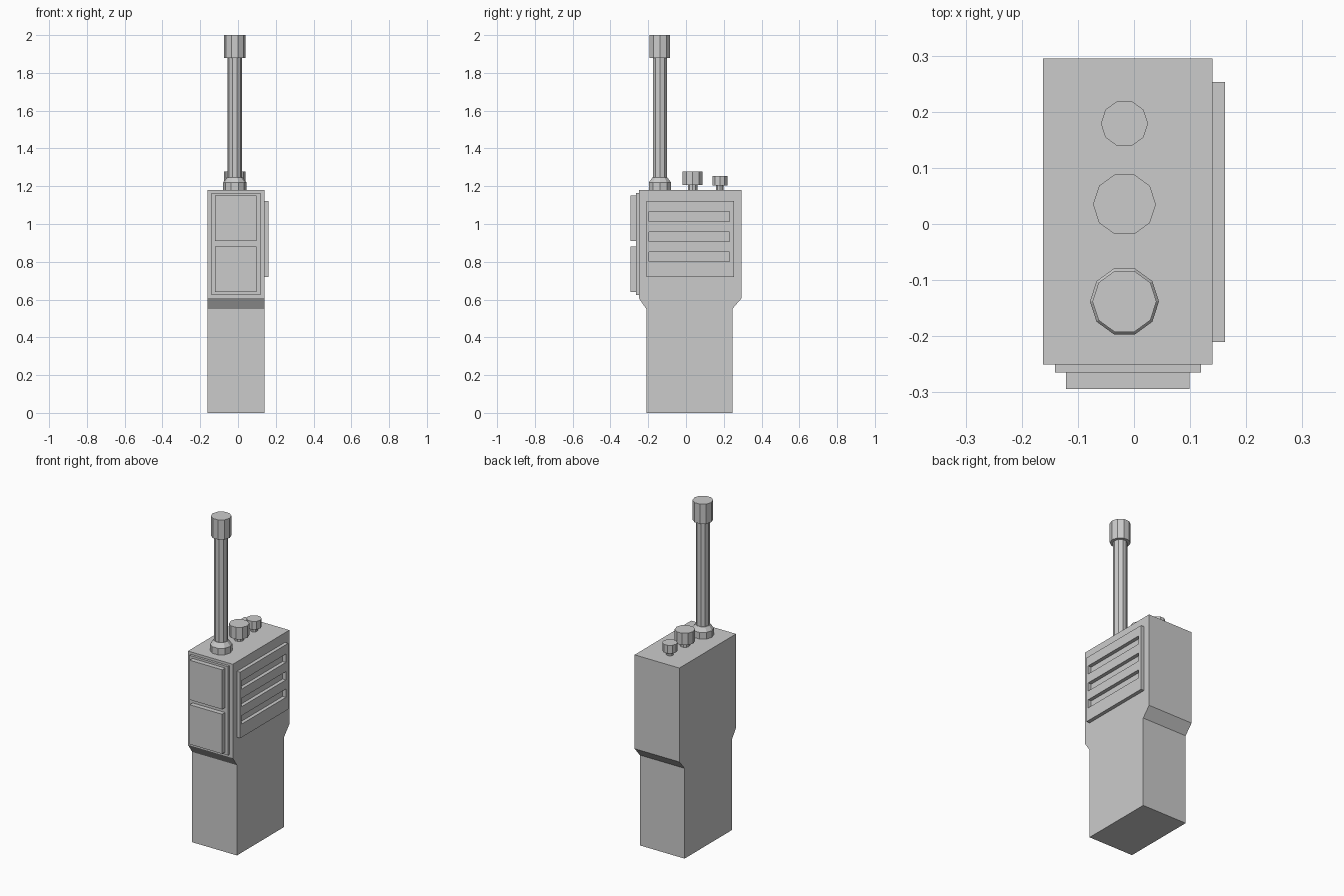
import bpy, bmesh
from math import cos, sin, pi

if "Cube" in bpy.data.objects:
    bpy.data.objects.remove(bpy.data.objects["Cube"])

CX = -0.011   # centre of the case across x
KX = -0.017   # line of the antenna and knobs


def finish(name, bm):
    bmesh.ops.recalc_face_normals(bm, faces=bm.faces)
    me = bpy.data.meshes.new(name)
    bm.to_mesh(me)
    bm.free()
    ob = bpy.data.objects.new(name, me)
    bpy.context.collection.objects.link(ob)
    return ob


def box(name, x, y, z):
    bm = bmesh.new()
    bmesh.ops.create_cube(bm, size=1)
    for v in bm.verts:
        for i, (lo, hi) in enumerate((x, y, z)):
            v.co[i] = hi if v.co[i] > 0 else lo
    return finish(name, bm)


def lathe(name, y, profile, sides=10):
    """Stack of (radius, z) rings, capped at both ends."""
    bm = bmesh.new()
    rings = [[bm.verts.new((KX + r * cos(2 * pi * i / sides),
                            y + r * sin(2 * pi * i / sides), z))
              for i in range(sides)] for r, z in profile]
    for a, b in zip(rings, rings[1:]):
        for i in range(sides):
            j = (i + 1) % sides
            bm.faces.new((a[i], a[j], b[j], b[i]))
    bm.faces.new(rings[0][::-1])
    bm.faces.new(rings[-1])
    return finish(name, bm)


# Case: side profile extruded across x
profile = [(-0.21, 0), (0.245, 0), (0.245, 0.55), (0.295, 0.608),
           (0.295, 1.18), (-0.25, 1.18), (-0.25, 0.608), (-0.21, 0.55)]
bm = bmesh.new()
face = bm.faces.new([bm.verts.new((-0.162, y, z)) for y, z in profile])
ext = bmesh.ops.extrude_face_region(bm, geom=[face])
bmesh.ops.translate(bm, vec=(0.302, 0, 0),
                    verts=[g for g in ext["geom"] if isinstance(g, bmesh.types.BMVert)])
finish("case", bm)

# Front panel with two raised pads
box("front_panel", (CX - 0.13, CX + 0.13), (-0.265, -0.245), (0.625, 1.165))
for name, z in (("lower_pad", 0.64), ("upper_pad", 0.911)):
    box(name, (CX - 0.11, CX + 0.11), (-0.294, -0.26), (z, z + 0.241))

# Speaker grille on the right side, with three slots cut through
grille = box("speaker_grille", (0.138, 0.162), (-0.21, 0.253), (0.72, 1.122))
for z in (0.801, 0.907, 1.014):
    cutter = box("slot_cutter", (0.10, 0.20), (-0.196, 0.23), (z, z + 0.051))
    cutter.hide_render = True
    mod = grille.modifiers.new("slot", 'BOOLEAN')
    mod.operation = 'DIFFERENCE'
    mod.solver = 'EXACT'
    mod.object = cutter
    bpy.context.view_layer.objects.active = grille
    bpy.ops.object.modifier_apply(modifier=mod.name)
    bpy.data.objects.remove(cutter)

# Antenna: collar, rod and tip
lathe("antenna", -0.138, [(0.0615, 1.175), (0.0615, 1.22), (0.042, 1.246), (0.039, 1.246),
                          (0.039, 1.88), (0.057, 1.88), (0.057, 2.0)])

# Knobs on short stems
for name, y, r, stem, z0, z1 in (("large_knob", 0.035, 0.056, 0.027, 1.206, 1.279),
                                 ("small_knob", 0.179, 0.042, 0.0205, 1.204, 1.254)):
    lathe(name, y, [(stem, 1.175), (stem, z0), (r, z0), (r, z1), (stem, z1)])
